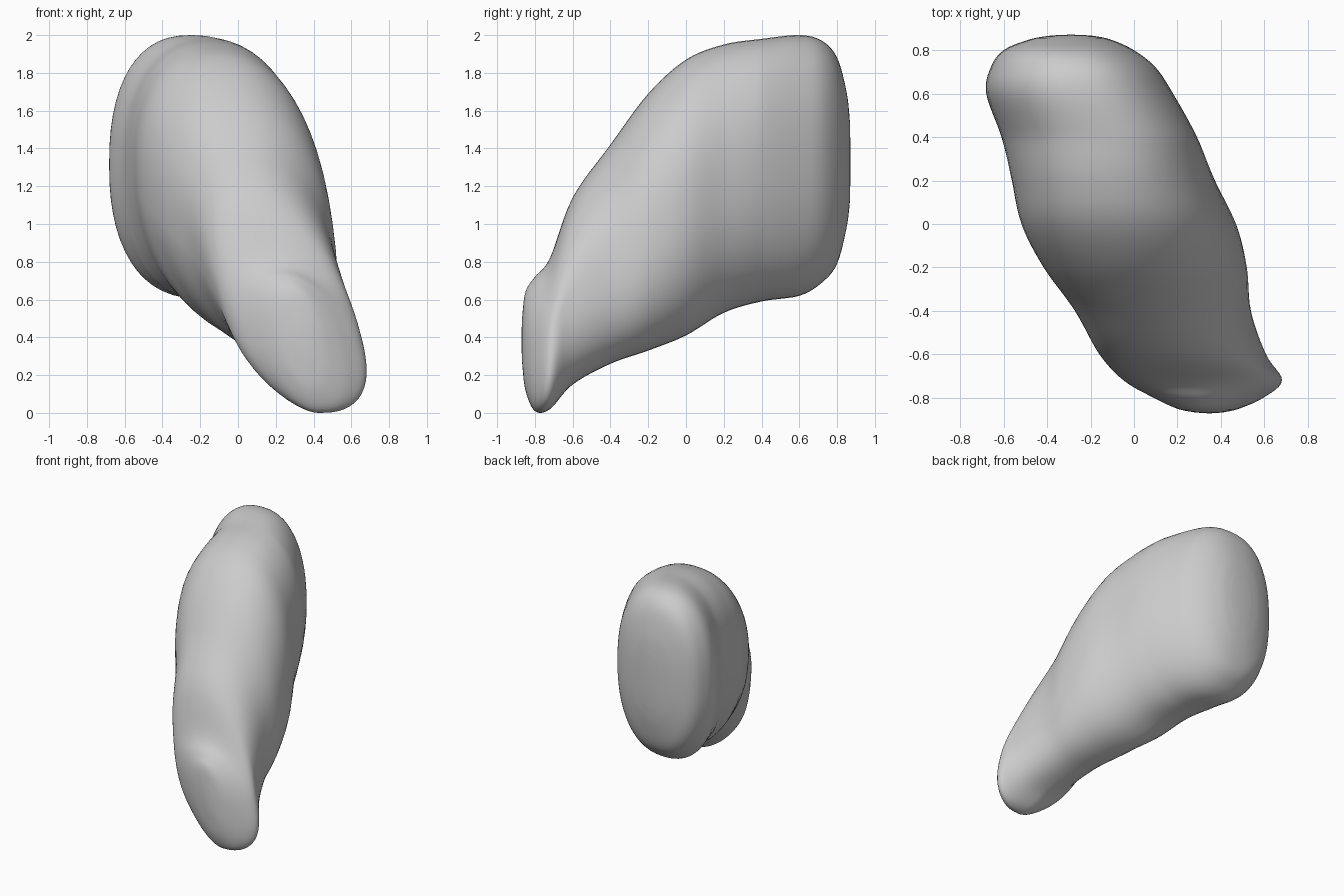
import bpy
import bmesh
from math import cos, sin, pi, copysign
from mathutils import Vector

cube = bpy.data.objects.get("Cube")
if cube:
    bpy.data.objects.remove(cube, do_unlink=True)

SIDES = 56
STEPS = 6

# Body outline from front to back: depth, left edge, right edge, bottom, top
STATIONS = [
    (-.868, .29, .40, .27, .50),
    (-.85, .21, .47, .12, .64),
    (-.8, .11, .57, .01, .72),
    (-.72, -.02, .645, .02, .82),
    (-.6, -.13, .57, .15, 1.14),
    (-.4, -.25, .51, .26, 1.42),
    (-.2, -.4, .5, .33, 1.69),
    (0, -.51, .46, .41, 1.87),
    (.2, -.56, .37, .53, 1.95),
    (.4, -.61, .29, .59, 1.98),
    (.6, -.68, .18, .62, 2),
    (.72, -.66, .1, .69, 1.97),
    (.8, -.6, 0, .79, 1.88),
    (.85, -.48, -.11, .98, 1.7),
    (.868, -.38, -.2, 1.12, 1.54),
]


def spline(a, b, c, d, t):
    """Catmull-Rom blend between b and c."""
    return b + (c - a) * (t / 2) + (a * 2 - b * 5 + c * 4 - d) * (t * t / 2) \
        + (b * 3 - a - c * 3 + d) * (t ** 3 / 2)


def smooth_stations(rows):
    rows = [Vector(r) for r in rows]
    padded = [rows[0]] + rows + [rows[-1]]
    result = []
    for i in range(len(rows) - 1):
        for k in range(STEPS):
            result.append(spline(*padded[i:i + 4], k / STEPS))
    return result + [rows[-1]]


def power(value, exponent):
    return copysign(abs(value) ** exponent, value)


def section(bm, row):
    """Cross-section leaning sideways, with its own roundness per quarter."""
    y, left, right, low, high = row
    width, height = (right - left) / 2, (high - low) / 2
    front = min(1, max(0, .4 - y))
    lean = .34 * front * width
    # Upper right, upper left, lower left, lower right
    quarters = (2.3 - .3 * front, 2.35, 2.3 - .5 * min(1, front * 2), 2.3 + .4 * front)
    ring = []
    for i in range(SIDES):
        angle = 2 * pi * i / SIDES
        exponent = 2 / quarters[i * 4 // SIDES]
        u = power(cos(angle), exponent)
        v = power(sin(angle), exponent)
        x = (left + right) / 2 + u * width - lean * v
        z = (low + high) / 2 + v * height
        ring.append(bm.verts.new((x, y, z)))
    return ring


def cap(bm, ring, offset):
    """Close an end with a shallow fan."""
    middle = sum((v.co for v in ring), Vector()) / SIDES
    tip = bm.verts.new(middle + Vector((0, offset, 0)))
    for i in range(SIDES):
        bm.faces.new((ring[i], ring[(i + 1) % SIDES], tip))


# Rounded body lofted through the sections
bm = bmesh.new()
rings = [section(bm, row) for row in smooth_stations(STATIONS)]
for a, b in zip(rings, rings[1:]):
    for i in range(SIDES):
        j = (i + 1) % SIDES
        bm.faces.new((a[i], a[j], b[j], b[i]))
cap(bm, rings[0], -.004)
cap(bm, rings[-1], .004)
bmesh.ops.recalc_face_normals(bm, faces=bm.faces)
for face in bm.faces:
    face.smooth = True
mesh = bpy.data.meshes.new("rounded_body")
bm.to_mesh(mesh)
bm.free()
body = bpy.data.objects.new("rounded_body", mesh)
bpy.context.collection.objects.link(body)

# Plain grey surface
grey = bpy.data.materials.new("plain grey")
grey.use_nodes = True
grey.diffuse_color = (.6, .6, .6, 1)
grey.node_tree.nodes["Principled BSDF"].inputs["Base Color"].default_value = (.6, .6, .6, 1)
mesh.materials.append(grey)
